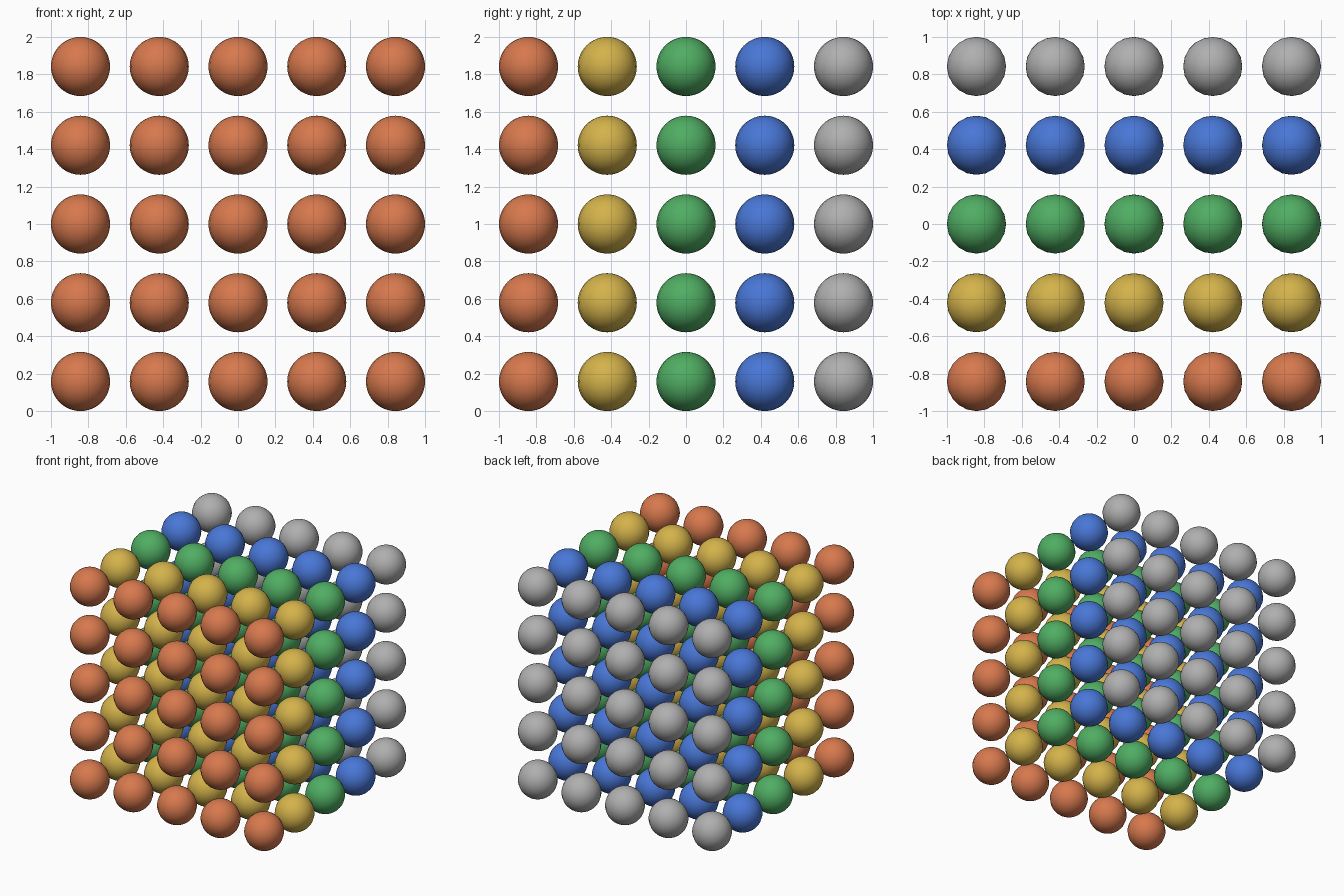
import bpy
import bmesh

cube = bpy.data.objects.get("Cube")
if cube:
    bpy.data.objects.remove(cube, do_unlink=True)

COUNT = 5
UNIT = 2 / 19
RADIUS = 1.5 * UNIT
SPACING = 4 * UNIT

# One colour per layer, from front to back
LAYERS = [
    ("orange", (0.68, 0.19, 0.075)),
    ("yellow", (0.66, 0.45, 0.07)),
    ("green", (0.08, 0.42, 0.125)),
    ("blue", (0.066, 0.185, 0.68)),
    ("grey", (0.43, 0.43, 0.43)),
]


def make_material(name, rgb):
    mat = bpy.data.materials.new(name)
    mat.use_nodes = True
    colour = (*rgb, 1.0)
    mat.diffuse_color = colour
    mat.node_tree.nodes["Principled BSDF"].inputs["Base Color"].default_value = colour
    return mat


def make_ball_mesh(name, mat):
    mesh = bpy.data.meshes.new(name)
    bm = bmesh.new()
    bmesh.ops.create_uvsphere(bm, u_segments=20, v_segments=32, radius=RADIUS)
    for face in bm.faces:
        face.smooth = True
    bm.to_mesh(mesh)
    bm.free()
    mesh.materials.append(mat)
    return mesh


def offset(i):
    return (i - (COUNT - 1) / 2) * SPACING


# Cubic lattice of balls, each layer sharing one mesh
for layer, (name, rgb) in enumerate(LAYERS):
    mesh = make_ball_mesh(f"{name}_ball", make_material(name, rgb))
    for column in range(COUNT):
        for row in range(COUNT):
            ball = bpy.data.objects.new(f"{name}_ball_{column + 1}_{row + 1}", mesh)
            ball.location = (offset(column), offset(layer), RADIUS + row * SPACING)
            bpy.context.collection.objects.link(ball)
